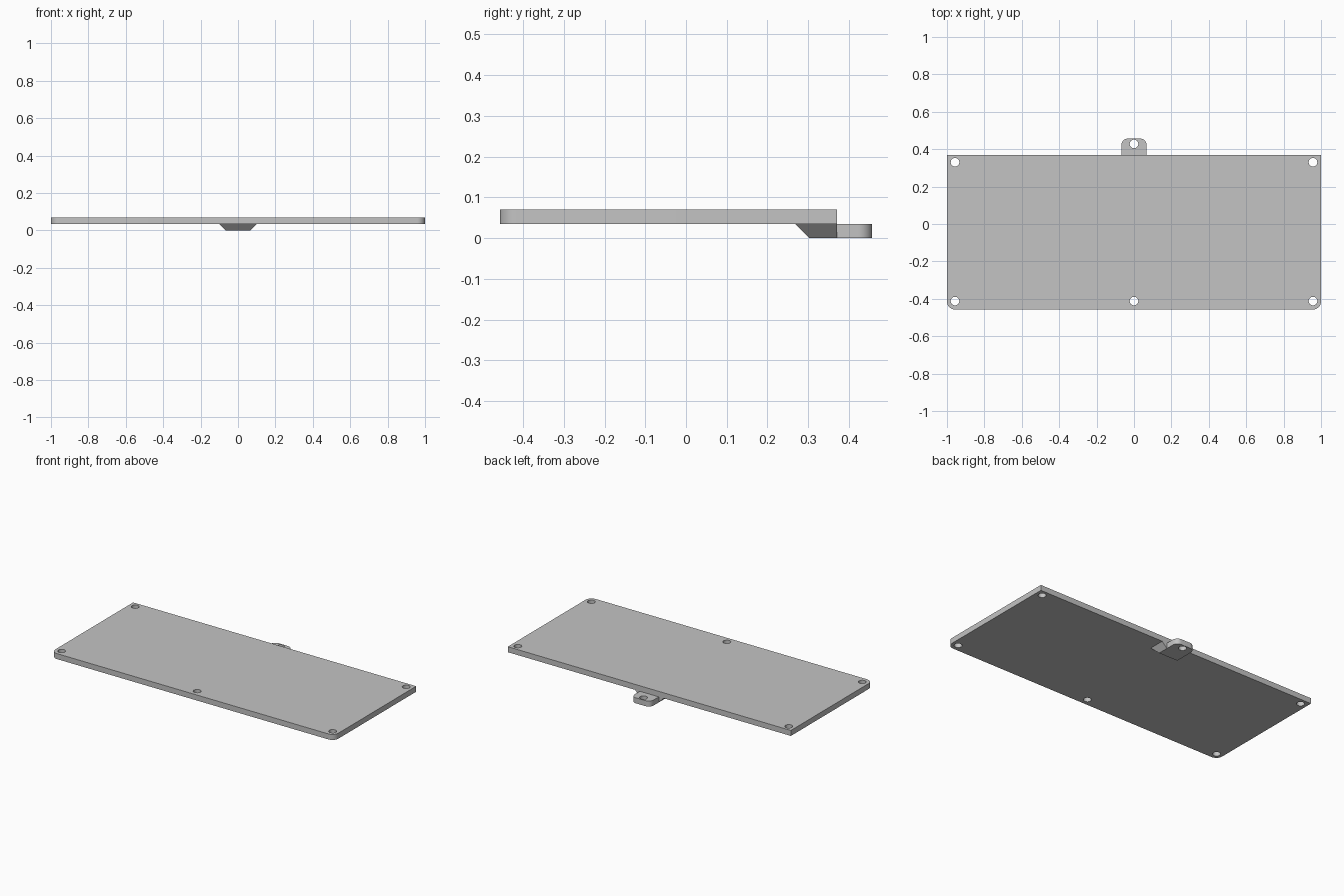
import bpy, bmesh
from math import cos, sin, pi, radians

cube = bpy.data.objects.get("Cube")
if cube:
    bpy.data.objects.remove(cube, do_unlink=True)

grey = bpy.data.materials.new("light grey")
grey.use_nodes = True
colour = (0.55, 0.55, 0.55, 1)
grey.diffuse_color = colour
grey.node_tree.nodes["Principled BSDF"].inputs["Base Color"].default_value = colour

HOLE_R = 0.023
BOTTOM, TOP = 0.035, 0.07


def arc(cx, cy, r, a0, a1, n):
    """Points on an arc, angles in degrees, both ends included."""
    return [(cx + r * cos(radians(a0 + (a1 - a0) * i / n)),
             cy + r * sin(radians(a0 + (a1 - a0) * i / n))) for i in range(n + 1)]


def add_object(name, mesh):
    mesh.name = name
    mesh.materials.clear()
    mesh.materials.append(grey)
    obj = bpy.data.objects.new(name, mesh)
    bpy.context.collection.objects.link(obj)
    bpy.ops.object.select_all(action='DESELECT')
    obj.select_set(True)
    bpy.context.view_layer.objects.active = obj
    bpy.ops.object.shade_smooth_by_angle(angle=radians(30))
    return obj


def slab(name, outline, holes, z0, z1):
    """Extruded outline with round through holes."""
    curve = bpy.data.curves.new(name, 'CURVE')
    curve.dimensions = '2D'
    curve.fill_mode = 'BOTH'
    curve.extrude = (z1 - z0) / 2
    loops = [outline] + [arc(x, y, HOLE_R, 0, 360, 32)[:-1] for x, y in holes]
    for loop in loops:
        spline = curve.splines.new('POLY')
        spline.points.add(len(loop) - 1)
        for point, (x, y) in zip(spline.points, loop):
            point.co = (x, y, 0, 1)
        spline.use_cyclic_u = True
    temp = bpy.data.objects.new(name + "_curve", curve)
    bpy.context.collection.objects.link(temp)
    bpy.context.view_layer.update()
    mesh = bpy.data.meshes.new_from_object(
        temp.evaluated_get(bpy.context.evaluated_depsgraph_get()))
    bpy.data.objects.remove(temp, do_unlink=True)
    bm = bmesh.new()
    bm.from_mesh(mesh)
    bmesh.ops.remove_doubles(bm, verts=bm.verts, dist=1e-5)
    bmesh.ops.translate(bm, verts=bm.verts, vec=(0, 0, (z0 + z1) / 2))
    bmesh.ops.recalc_face_normals(bm, faces=bm.faces)
    bm.to_mesh(mesh)
    bm.free()
    return add_object(name, mesh)


# Cover plate: square back corners, rounded front corners, five screw holes
r = 0.043
plate_outline = ([(1, 0.37), (-1, 0.37)]
                 + arc(-1 + r, -0.457 + r, r, 180, 270, 10)
                 + arc(1 - r, -0.457 + r, r, 270, 360, 10))
plate_holes = [(s * 0.957, y) for s in (-1, 1) for y in (0.33, -0.412)] + [(0, -0.412)]
slab("cover_plate", plate_outline, plate_holes, BOTTOM, TOP)

# Rear mounting tab, below the plate level
r, w = 0.035, 0.067
tab_outline = ([(-w, 0.37), (w, 0.37)]
               + arc(w - r, 0.457 - r, r, 0, 90, 10)
               + arc(r - w, 0.457 - r, r, 90, 180, 10))
slab("mounting_tab", tab_outline, [(0, 0.428)], 0, BOTTOM)

# Flared block that joins the tab to the underside of the plate
bm = bmesh.new()
rings = []
for z, half, front in ((0, w, 0.302), (BOTTOM, 0.101, 0.268)):
    rings.append([bm.verts.new((x, y, z)) for x, y in
                  ((-half, front), (half, front), (half, 0.37), (-half, 0.37))])
for ring in rings:
    bm.faces.new(ring)
for i in range(4):
    j = (i + 1) % 4
    bm.faces.new((rings[0][i], rings[0][j], rings[1][j], rings[1][i]))
bmesh.ops.recalc_face_normals(bm, faces=bm.faces)
mesh = bpy.data.meshes.new("tab_support")
bm.to_mesh(mesh)
bm.free()
add_object("tab_support", mesh)
